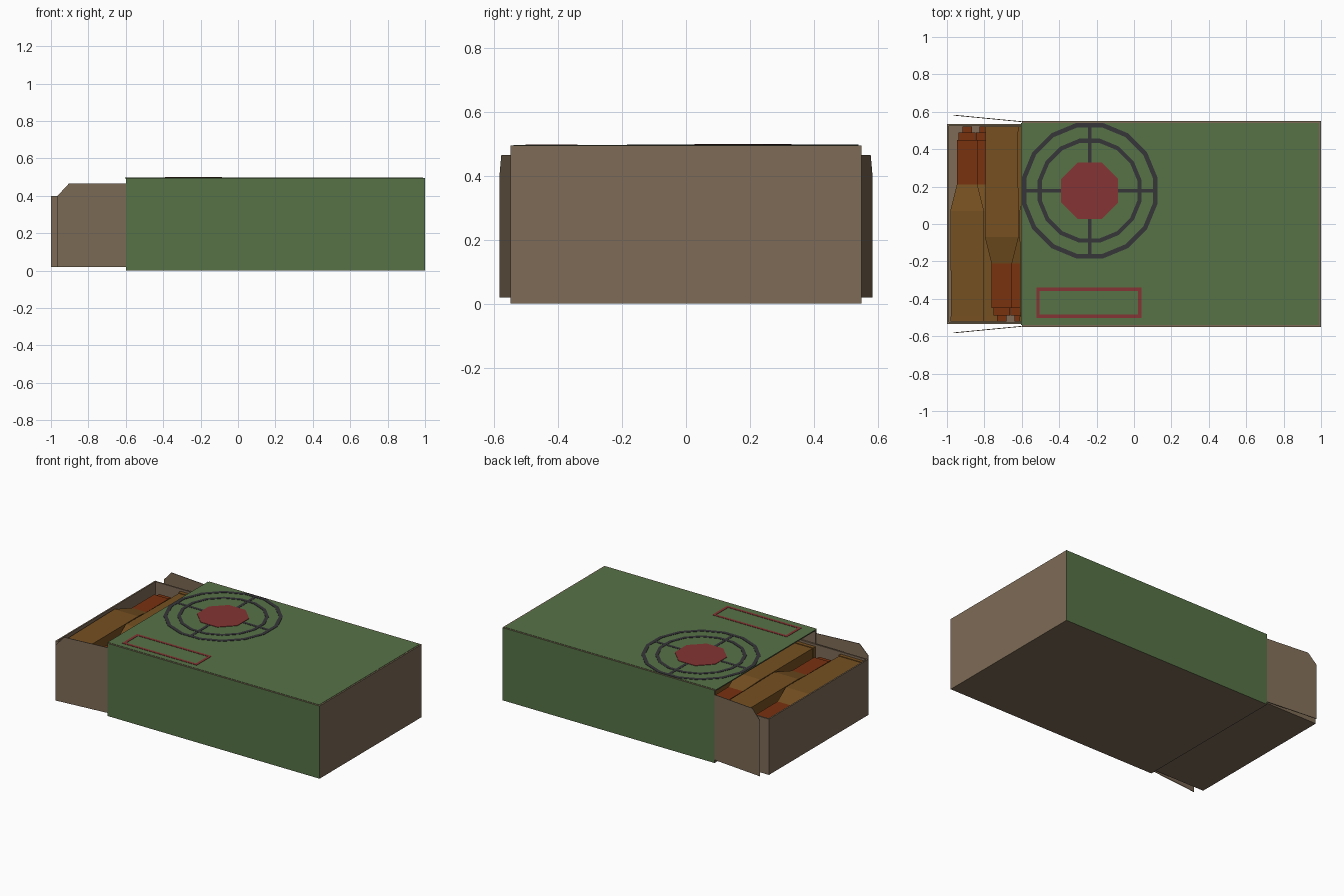
import bpy, bmesh, math
from mathutils import Vector

if "Cube" in bpy.data.objects:
    bpy.data.objects.remove(bpy.data.objects["Cube"])


def mat(name, rgb):
    m = bpy.data.materials.new(name)
    m.diffuse_color = (*rgb, 1)
    m.use_nodes = True
    m.node_tree.nodes["Principled BSDF"].inputs["Base Color"].default_value = m.diffuse_color
    return m


GREEN = mat("green_print", (0.095, 0.17, 0.062))
CARD = mat("brown_card", (0.205, 0.147, 0.093))
RED = mat("red_print", (0.235, 0.033, 0.033))
DARK = mat("dark_print", (0.037, 0.037, 0.042))
BRASS = mat("brass", (0.18, 0.08, 0.015))
COPPER = mat("copper", (0.19, 0.032, 0.005))


def finish(name, bm, mats):
    bmesh.ops.recalc_face_normals(bm, faces=bm.faces[:])
    me = bpy.data.meshes.new(name)
    bm.to_mesh(me)
    bm.free()
    ob = bpy.data.objects.new(name, me)
    bpy.context.collection.objects.link(ob)
    for m in mats:
        me.materials.append(m)
    return ob


def add_box(bm, lo, hi):
    lo, hi = Vector(lo), Vector(hi)
    vs = bmesh.ops.create_cube(bm, size=1)["verts"]
    for v in vs:
        v.co = Vector((v.co[i] * (hi[i] - lo[i]) + (hi[i] + lo[i]) / 2 for i in range(3)))


def open_box(name, lo, hi, open_dir, mats, thick):
    """Thin-walled box with one side missing; front and back use slot 0."""
    bm = bmesh.new()
    add_box(bm, lo, hi)
    bm.normal_update()
    gone = [f for f in bm.faces if f.normal.dot(Vector(open_dir)) > 0.9]
    bmesh.ops.delete(bm, geom=gone, context="FACES")
    for f in bm.faces:
        f.material_index = 0 if abs(f.normal.y) > 0.9 else 1
    ob = finish(name, bm, mats)
    # an open shell can recalc inward, so aim the normals away from the centre
    c = (Vector(lo) + Vector(hi)) / 2
    p = ob.data.polygons[0]
    if p.normal.dot(p.center - c) < 0:
        ob.data.flip_normals()
    s = ob.modifiers.new("walls", "SOLIDIFY")
    s.thickness, s.offset, s.use_even_offset = thick, -1, True
    s.material_offset = s.material_offset_rim = 1
    return ob


# Sleeve with printed sides, and the tray sliding out of it
open_box("sleeve", (-0.6, -0.55, 0), (1, 0.55, 0.495), (-1, 0, 0), [GREEN, CARD, CARD], 0.01)
open_box("tray", (-1, -0.535, 0.02), (0.6, 0.535, 0.4), (0, 0, 1), [CARD, CARD, CARD], 0.01)

# Printed top panel
bm = bmesh.new()
add_box(bm, (-0.605, -0.54, 0.494), (0.99, 0.54, 0.497))
finish("top_panel", bm, [GREEN])

# Flared side flaps with a clipped upper corner
for side, name in ((-1, "front_flap"), (1, "back_flap")):
    bm = bmesh.new()
    outline = [(-0.6, 0.02), (-0.6, 0.465), (-0.905, 0.465), (-0.965, 0.4), (-0.965, 0.02)]
    rings = []
    for off in (0, -0.004):
        rings.append([bm.verts.new((x, side * (0.549 + off + (-0.6 - x) * 0.096), z))
                      for x, z in outline])
    a, b = rings
    bm.faces.new(a)
    bm.faces.new(b)
    for i in range(5):
        j = (i + 1) % 5
        bm.faces.new((a[i], a[j], b[j], b[i]))
    finish(name, bm, [CARD])

# Square-section cartridges: (position along y, half width), alternating direction
PROFILE = [(-0.52, 0.09), (-0.495, 0.09), (-0.495, 0.086), (0.07, 0.09), (0.21, 0.055),
           (0.45, 0.055), (0.45, 0.045), (0.49, 0.045), (0.49, 0.025), (0.52, 0.025)]


def cartridge(name, x, z, flip):
    bm = bmesh.new()
    rings = [[bm.verts.new((x + sx * h, flip * y, z + sz * h))
              for sx, sz in ((-1, -1), (1, -1), (1, 1), (-1, 1))] for y, h in PROFILE]
    bm.faces.new(rings[0])
    bm.faces.new(rings[-1]).material_index = 1
    for k, (a, b) in enumerate(zip(rings, rings[1:])):
        for i in range(4):
            j = (i + 1) % 4
            f = bm.faces.new((a[i], a[j], b[j], b[i]))
            f.material_index = 1 if k >= 4 else 0
    finish(name, bm, [BRASS, COPPER])


for col in range(8):
    direction = 1 if col % 2 == 0 else -1
    cartridge(f"upper_cartridge_{col}", -0.892 + 0.185 * col, 0.298, direction)
    cartridge(f"lower_cartridge_{col}", -0.8 + 0.185 * col, 0.122, direction)

# Target printed on the top panel
CX, CY, Z = -0.237, 0.178, 0.4965


def ring(bm, sides, outer, inner, top):
    """Flat-sided ring; sizes are measured to the flats."""
    def pts(r, z):
        k = r / math.cos(math.pi / sides)
        return [bm.verts.new((CX + k * math.cos((i + 0.5) * math.tau / sides),
                              CY + k * math.sin((i + 0.5) * math.tau / sides), z))
                for i in range(sides)]
    loops = [pts(outer, Z), pts(outer, top), pts(inner, top), pts(inner, Z)]
    for a, b in zip(loops, loops[1:] + loops[:1]):
        for i in range(sides):
            j = (i + 1) % sides
            bm.faces.new((a[i], a[j], b[j], b[i]))


bm = bmesh.new()
ring(bm, 16, 0.362, 0.338, 0.499)
ring(bm, 16, 0.278, 0.256, 0.499)
finish("target_rings", bm, [DARK])

bm = bmesh.new()
for s in (-1, 1):
    x0, x1 = sorted((CX + s * 0.14, CX + s * 0.35))
    add_box(bm, (x0, CY - 0.01, Z), (x1, CY + 0.01, 0.4985))
    y0, y1 = sorted((CY + s * 0.14, CY + s * 0.35))
    add_box(bm, (CX - 0.01, y0, Z), (CX + 0.01, y1, 0.4985))
finish("target_crosshair", bm, [DARK])

bm = bmesh.new()
bmesh.ops.create_cone(bm, cap_ends=True, segments=8, depth=0.003,
                      radius1=0.152 / math.cos(math.pi / 8), radius2=0.152 / math.cos(math.pi / 8))
a = math.pi / 8
# turn so that flats face the axes
if min(abs(v.co.y) for v in bm.verts) < 0.001:
    for v in bm.verts:
        x, y = v.co.x, v.co.y
        v.co.x, v.co.y = x * math.cos(a) - y * math.sin(a), x * math.sin(a) + y * math.cos(a)
bmesh.ops.translate(bm, verts=bm.verts[:], vec=(CX, CY, 0.4985))
finish("target_centre", bm, [RED])

# Red label frame
bm = bmesh.new()
x0, x1, y0, y1, w = -0.522, 0.04, -0.502, -0.34, 0.018
for lo, hi in (((x0, y0), (x1, y0 + w)), ((x0, y1 - w), (x1, y1)),
               ((x0, y0 + w), (x0 + w, y1 - w)), ((x1 - w, y0 + w), (x1, y1 - w))):
    add_box(bm, (*lo, Z), (*hi, 0.499))
finish("label_frame", bm, [RED])
